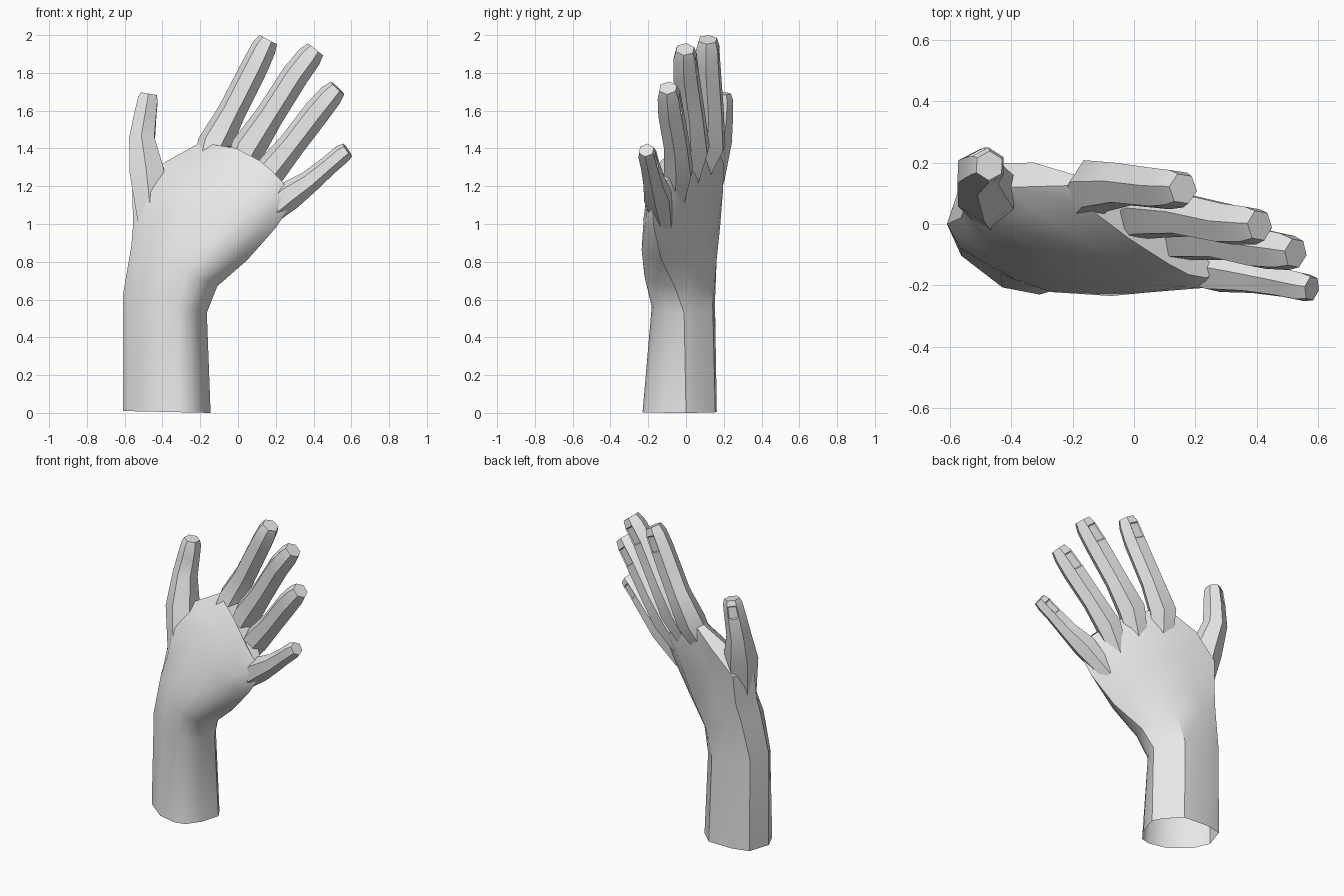
import bpy
import bmesh
from math import cos, sin, radians, tau
from mathutils import Vector

start_cube = bpy.data.objects.get("Cube")
if start_cube:
    bpy.data.objects.remove(start_cube, do_unlink=True)

# One plain grey for the whole hand
grey = bpy.data.materials.new("light_grey")
grey.use_nodes = True
colour = (0.8, 0.8, 0.8, 1)
grey.diffuse_color = colour
for node in grey.node_tree.nodes:
    if node.type == 'BSDF_PRINCIPLED':
        node.inputs["Base Color"].default_value = colour


def loft(bm, rings):
    """Skin a list of closed rings; returns the quads of each span and the vertices."""
    verts = [[bm.verts.new(p) for p in ring] for ring in rings]
    spans = []
    for low, high in zip(verts, verts[1:]):
        n = len(low)
        spans.append([bm.faces.new((low[i], low[(i + 1) % n], high[(i + 1) % n], high[i]))
                      for i in range(n)])
    return spans, verts


def finish(bm, name, crease):
    mesh = bpy.data.meshes.new(name)
    bm.to_mesh(mesh)
    bm.free()
    mesh.materials.append(grey)
    for poly in mesh.polygons:
        poly.use_smooth = True
    mesh.set_sharp_from_angle(angle=radians(crease))
    obj = bpy.data.objects.new(name, mesh)
    bpy.context.collection.objects.link(obj)


# Cross-section of arm and palm: position from thumb edge to little-finger edge, depth share
FRONT = [(0.1, 0.45), (0.39, 0.9), (0.65, 1), (0.79, 0.92), (0.92, 0.55)]
BACK = [(0.92, 0.4), (0.72, 0.95), (0.35, 1), (0.1, 0.85)]


def palm_ring(a, b, front, back, bulge):
    a, b = Vector(a), Vector(b)
    section = [(0, 0)] + [(u, -f * front) for u, f in FRONT]
    section += [(1, 0)] + [(u, f * back) for u, f in BACK]
    ring = []
    for u, depth in section:
        p = a.lerp(b, u)
        p += Vector((0.2, 0, 1)) * bulge * 4 * u * (1 - u)
        p.y += depth
        ring.append(p)
    return ring


def build_palm():
    # thumb-side edge, little-finger-side edge, front depth, back depth, top bulge
    stations = [
        ((-0.61, 0, 0.01), (-0.145, 0, 0), 0.23, 0.163, 0),
        ((-0.61, 0, 0.62), (-0.165, -0.01, 0.53), 0.175, 0.157, 0),
        ((-0.565, 0.02, 0.88), (-0.11, -0.06, 0.67), 0.19, 0.17, 0),
        ((-0.555, 0.05, 1), (0.05, -0.13, 0.81), 0.155, 0.175, 0.02),
        ((-0.56, 0.08, 1.18), (0.2, -0.17, 0.98), 0.115, 0.165, 0.03),
        ((-0.4, 0.12, 1.32), (0.28, -0.18, 1.1), 0.095, 0.13, 0.06),
        ((-0.22, 0.125, 1.42), (0.27, -0.16, 1.18), 0.07, 0.065, 0.08),
    ]
    bm = bmesh.new()
    spans, verts = loft(bm, [palm_ring(*s) for s in stations])
    bm.faces.new(verts[-1])  # the wrist end stays open
    bmesh.ops.recalc_face_normals(bm, faces=bm.faces)
    finish(bm, "palm_and_forearm", 38)


def build_digit(name, path, roll):
    """Six-sided finger along (x, y, z, half width) points, with a recessed nail."""
    points = [Vector(p[:3]) for p in path]
    roll = radians(roll)
    rings = []
    for i, p in enumerate(points):
        ahead = points[min(i + 1, len(points) - 1)]
        along = (ahead - points[max(i - 1, 0)]).normalized()
        back = Vector((0, 1, 0))
        back = (back - along * back.dot(along)).normalized()
        side = back.cross(along)
        back, side = back * cos(roll) + side * sin(roll), side * cos(roll) - back * sin(roll)
        rings.append([p + (side * cos(k * tau / 6) + back * sin(k * tau / 6)) * path[i][3]
                      for k in range(6)])
    bm = bmesh.new()
    spans, verts = loft(bm, rings)
    bm.faces.new(verts[0])
    bm.faces.new(verts[-1])
    bmesh.ops.recalc_face_normals(bm, faces=bm.faces)
    # nail on the back face next to the tip
    bmesh.ops.inset_individual(bm, faces=[spans[-2][1]], thickness=0.008, depth=-0.006)
    finish(bm, name, 35)


build_palm()

# Each digit runs from inside the palm to its tip
build_digit("thumb", [
    (-0.45, 0.05, 0.98, 0.085), (-0.48, 0.105, 1.27, 0.105), (-0.508, 0.168, 1.45, 0.077),
    (-0.49, 0.183, 1.58, 0.067), (-0.477, 0.19, 1.66, 0.06), (-0.472, 0.19, 1.69, 0.048)], -28)
build_digit("index_finger", [
    (-0.2, 0.03, 1.18, 0.06), (-0.125, 0.125, 1.42, 0.092), (-0.035, 0.13, 1.59, 0.075),
    (0.092, 0.115, 1.84, 0.072), (0.138, 0.115, 1.935, 0.066), (0.16, 0.115, 1.976, 0.052)], 8)
build_digit("middle_finger", [
    (-0.05, 0, 1.18, 0.06), (0.053, 0.04, 1.4, 0.092), (0.165, 0.03, 1.57, 0.076),
    (0.305, 0, 1.79, 0.073), (0.378, -0.005, 1.885, 0.067), (0.41, -0.005, 1.925, 0.052)], 8)
build_digit("ring_finger", [
    (0.05, -0.06, 1.1, 0.055), (0.17, -0.04, 1.28, 0.084), (0.285, -0.05, 1.42, 0.072),
    (0.415, -0.08, 1.59, 0.072), (0.49, -0.09, 1.68, 0.065), (0.527, -0.095, 1.72, 0.05)], 8)
build_digit("little_finger", [
    (0.1, -0.12, 1, 0.055), (0.27, -0.15, 1.15, 0.078), (0.38, -0.17, 1.225, 0.06),
    (0.48, -0.19, 1.31, 0.052), (0.55, -0.205, 1.37, 0.051), (0.58, -0.21, 1.391, 0.042)], 8)
